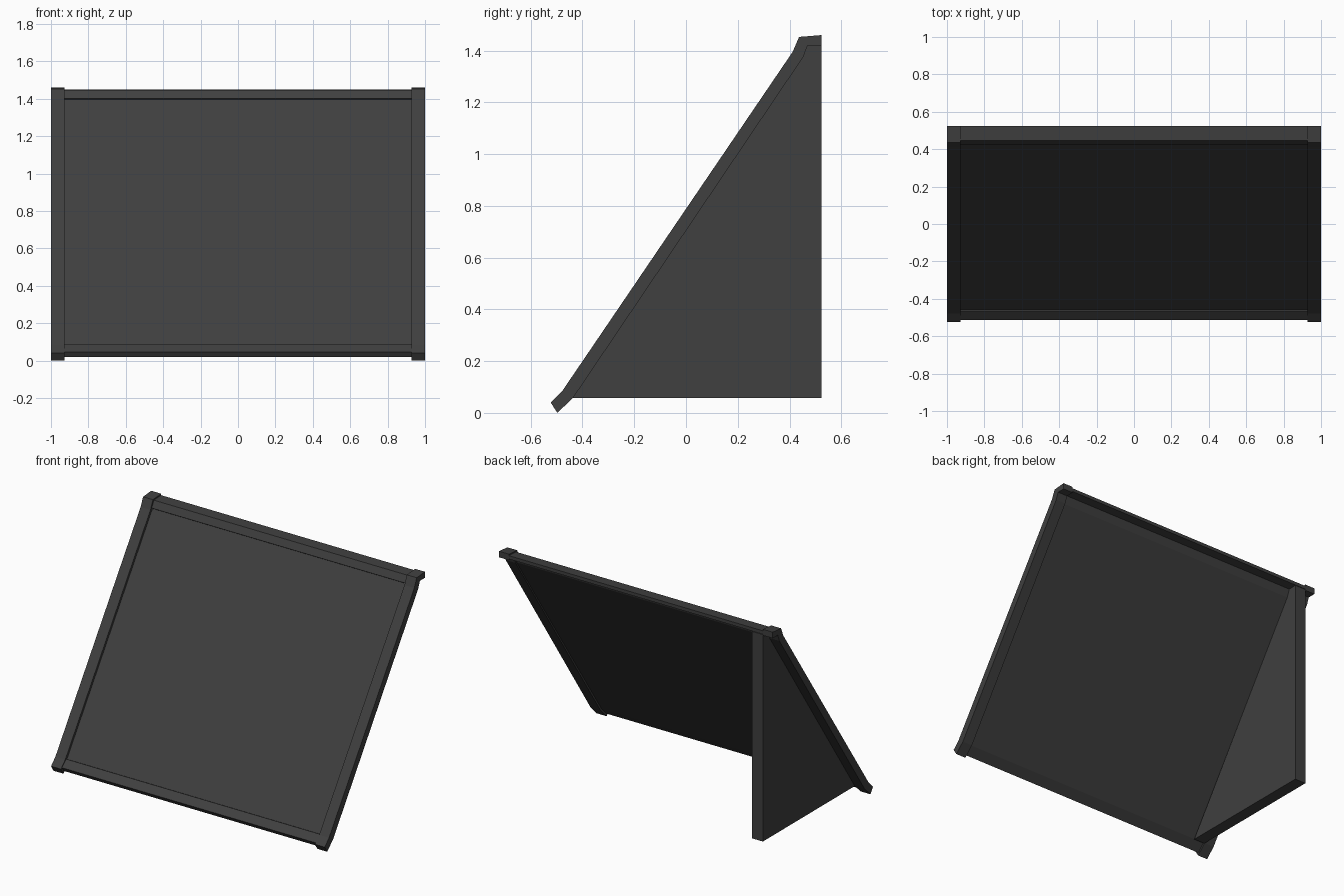
import bpy, bmesh

if "Cube" in bpy.data.objects:
    bpy.data.objects.remove(bpy.data.objects["Cube"])

mat = bpy.data.materials.new("dark_grey")
mat.diffuse_color = (0.05, 0.05, 0.05, 1)
mat.use_nodes = True
mat.node_tree.nodes["Principled BSDF"].inputs["Base Color"].default_value = mat.diffuse_color


def extrude_profile(name, profile, x0, x1):
    """Solid made by sweeping a (y, z) outline from x0 to x1."""
    bm = bmesh.new()
    face = bm.faces.new([bm.verts.new((x0, y, z)) for y, z in profile])
    ext = bmesh.ops.extrude_face_region(bm, geom=[face])
    verts = [g for g in ext["geom"] if isinstance(g, bmesh.types.BMVert)]
    bmesh.ops.translate(bm, verts=verts, vec=(x1 - x0, 0, 0))
    bmesh.ops.recalc_face_normals(bm, faces=bm.faces)
    me = bpy.data.meshes.new(name)
    bm.to_mesh(me)
    bm.free()
    me.materials.append(mat)
    ob = bpy.data.objects.new(name, me)
    bpy.context.collection.objects.link(ob)
    return ob


INNER = 0.928

# Raised trims along both sloping ends, kinked at eave and ridge
trim = [(-0.523, 0.04), (-0.497, 0.0), (-0.435, 0.06), (0.453, 1.375),
        (0.47, 1.42), (0.523, 1.42), (0.523, 1.46), (0.437, 1.453),
        (0.412, 1.395), (-0.478, 0.085)]
trim[1] = (-0.497, 0.0)
for name, a, b in (("left_trim", -1, -INNER), ("right_trim", INNER, 1)):
    extrude_profile(name, trim, a, b)

# Roof sheet between the trims, slightly sunken, with ridge lip and eave lip
sheet = [(-0.512, 0.045), (-0.495, 0.018), (-0.446, 0.066), (0.444, 1.376),
         (0.462, 1.426), (0.523, 1.428), (0.523, 1.45), (0.447, 1.446),
         (0.425, 1.402), (0.433, 1.396), (-0.46, 0.082), (-0.468, 0.085)]
extrude_profile("roof_sheet", sheet, -INNER, INNER)

# Triangular gable wall under the left end
wall = [(-0.438, 0.058), (0.523, 0.058), (0.523, 1.425), (0.465, 1.423),
        (0.448, 1.375)]
extrude_profile("gable_wall", wall, -INNER, -INNER + 0.08)
